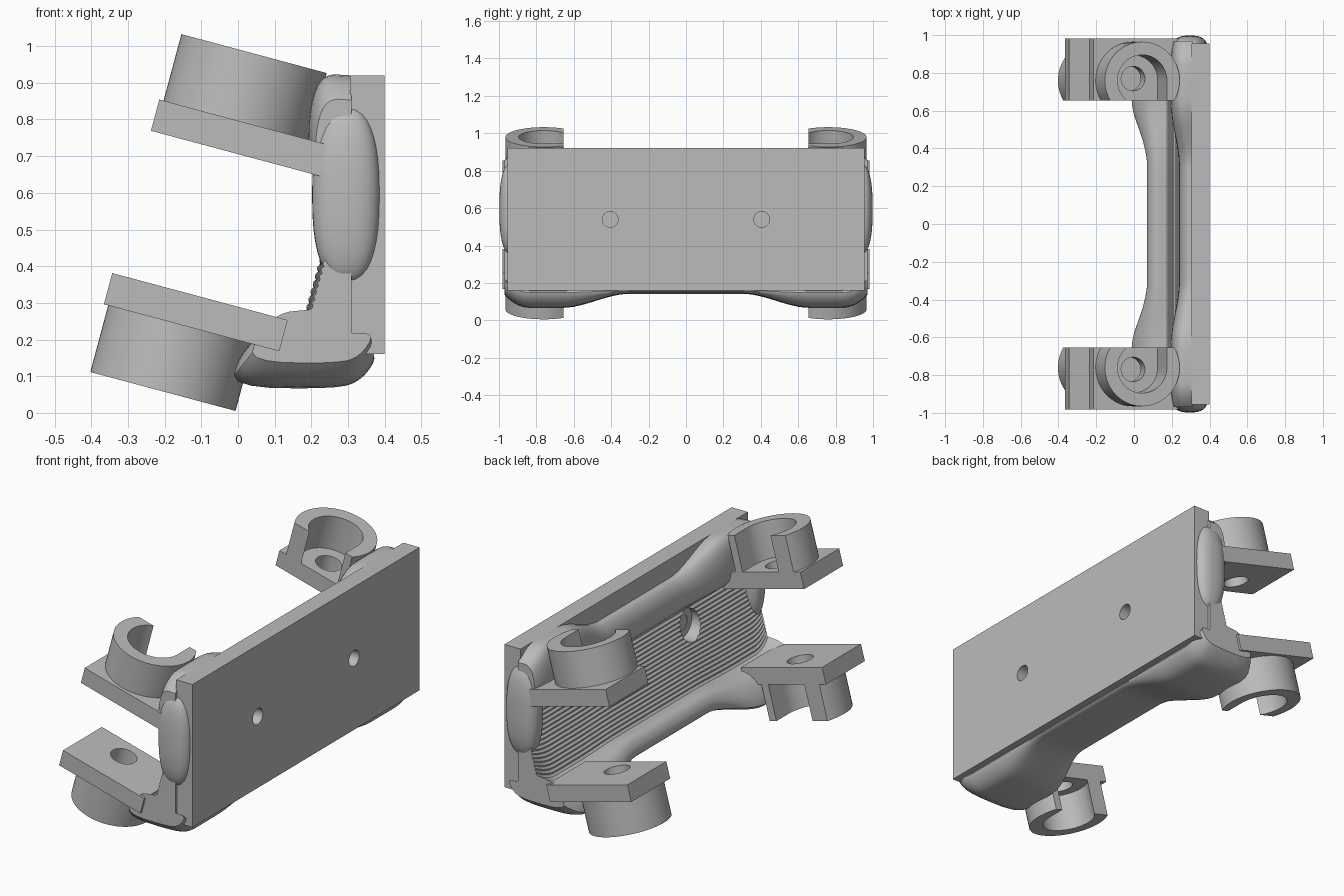
import bpy, bmesh
from math import radians, sin, cos, asin, pi
from mathutils import Matrix, Vector

cube = bpy.data.objects.get("Cube")
if cube:
    bpy.data.objects.remove(cube, do_unlink=True)

grey = bpy.data.materials.new("plain_grey")
grey.use_nodes = True
COLOUR = (0.5, 0.5, 0.5, 1)
grey.diffuse_color = COLOUR
grey.node_tree.nodes["Principled BSDF"].inputs["Base Color"].default_value = COLOUR


def finish(name, bm, angle=30):
    """Turn a bmesh into a shaded object."""
    bmesh.ops.recalc_face_normals(bm, faces=bm.faces)
    mesh = bpy.data.meshes.new(name)
    bm.to_mesh(mesh)
    bm.free()
    mesh.materials.append(grey)
    ob = bpy.data.objects.new(name, mesh)
    bpy.context.collection.objects.link(ob)
    shade(ob, angle)
    return ob


def activate(ob):
    bpy.ops.object.select_all(action='DESELECT')
    ob.select_set(True)
    bpy.context.view_layer.objects.active = ob


def shade(ob, angle=30):
    activate(ob)
    bpy.ops.object.shade_smooth_by_angle(angle=radians(angle))


def box(name, lo, hi, matrix=Matrix()):
    bm = bmesh.new()
    bmesh.ops.create_cube(bm, size=1)
    for v in bm.verts:
        v.co = matrix @ Vector([l + (c + 0.5) * (h - l) for c, l, h in zip(v.co, lo, hi)])
    return finish(name, bm)


def drill(ob, radius, depth, matrix):
    """Cut a round hole along the local z of the matrix."""
    bm = bmesh.new()
    bmesh.ops.create_cone(bm, cap_ends=True, segments=40, radius1=radius,
                          radius2=radius, depth=depth, matrix=matrix)
    cutter = finish("hole_cutter", bm)
    cutter.hide_render = True
    mod = ob.modifiers.new("hole", 'BOOLEAN')
    mod.operation, mod.solver, mod.object = 'DIFFERENCE', 'EXACT', cutter
    activate(ob)
    bpy.ops.object.modifier_apply(modifier=mod.name)
    bpy.data.objects.remove(cutter, do_unlink=True)
    shade(ob)


def soften(points, rounds=2):
    """Corner-cut an open chain, keeping its ends."""
    for _ in range(rounds):
        out = [points[0]]
        for a, b in zip(points, points[1:]):
            out += [a.lerp(b, 0.25), a.lerp(b, 0.75)]
        points = out + [points[-1]]
    return points


def chain(*pairs):
    return [Vector(p) for p in pairs]


# Back plate with two screw holes
SCREWS = [Matrix.Translation((0.3, y, 0.54)) @ Matrix.Rotation(pi / 2, 4, 'Y')
          for y in (-0.405, 0.405)]
plate = box("back_plate", (0.305, -0.955, 0.16), (0.4, 0.955, 0.92))
for m in SCREWS:
    drill(plate, 0.042, 0.5, m)

# Blended web: cross-sections run from a slim middle to heavy ends
top_mid = chain((0.31, 0.82), (0.275, 0.82), (0.24, 0.76), (0.24, 0.67), (0.28, 0.63))
top_end = chain((0.31, 0.92), (0.23, 0.925), (0.195, 0.84), (0.19, 0.69), (0.28, 0.63))
low_mid = chain((0.175, 0.25), (0.1, 0.26), (0.06, 0.19), (0.1, 0.14), (0.3, 0.145),
                (0.35, 0.145), (0.37, 0.162), (0.31, 0.165))
low_end = chain((0.175, 0.24), (0.07, 0.23), (0.0, 0.15), (-0.02, 0.07), (0.27, 0.065),
                (0.34, 0.09), (0.385, 0.162), (0.31, 0.165))
RIDGES = 18


def section(y):
    t = min(max((abs(y) - 0.3) / 0.36, 0), 1)
    t = t * t * (3 - 2 * t)
    top = soften([a.lerp(b, t) for a, b in zip(top_mid, top_end)])
    low = soften([a.lerp(b, t) for a, b in zip(low_mid, low_end)])
    slope = []
    for i in range(1, 2 * RIDGES):
        p = top[-1].lerp(low[0], i / (2 * RIDGES))
        slope.append(p + Vector((0.007 * (i % 2), 0)))
    # rounded outer ends
    shrink = 1 - 0.16 * max(0, (abs(y) - 0.84) / 0.13) ** 2
    centre = Vector((0.31, 0.5))
    return [centre + (p - centre) * shrink for p in top + slope + low]


half = [0.1, 0.2, 0.3] + [0.3 + 0.03 * i for i in range(1, 13)]
half += [0.75, 0.84, 0.87, 0.9, 0.92, 0.94, 0.955, 0.97]
stations = [-y for y in reversed(half)] + [0] + half
bm = bmesh.new()
rings = [[bm.verts.new((p.x, y, p.y)) for p in section(y)] for y in stations]
for r, s in zip(rings, rings[1:]):
    for i in range(len(r)):
        j = (i + 1) % len(r)
        bm.faces.new((r[i], r[j], s[j], s[i]))
bm.faces.new(rings[0])
bm.faces.new(rings[-1])
web = finish("blended_web", bm)
for m in SCREWS:
    drill(web, 0.08, 0.3, m @ Matrix.Translation((0, 0, -0.142)))

# Open cup outline: round wall with one straight side at the gap
OUTER, INNER, CUT = 0.205, 0.135, -0.105


def arc(radius, start, end, count=40):
    return [(radius * cos(start + (end - start) * i / count),
             radius * sin(start + (end - start) * i / count)) for i in range(count + 1)]


a, b = asin(CUT / OUTER), asin(CUT / INNER)
outline = arc(OUTER, a, pi - a) + arc(INNER, pi - b, 0) + [(INNER, CUT)]

tilt = Matrix.Rotation(radians(15), 4, 'Y')
for level, x, z, up in (("upper", -0.005, 0.798, 1), ("lower", -0.156, 0.24, -1)):
    for end, side in (("front", -1), ("back", 1)):
        # local frame: cup rises along z, its gap faces the middle of the model
        frame = (Matrix.Translation((x, 0.76 * side, z)) @ tilt
                 @ Matrix.Diagonal((1, side, up, 1)))
        shelf = box(f"{level}_{end}_shelf", (-0.217, -0.105, -0.088),
                    (0.278, 0.222, 0), frame)
        drill(shelf, 0.065, 0.5, frame @ Matrix.Translation((0, 0.01, 0)))
        bm = bmesh.new()
        face = bm.faces.new([bm.verts.new((px, py, -0.002)) for px, py in outline])
        ext = bmesh.ops.extrude_face_region(bm, geom=[face])
        for v in ext["geom"]:
            if isinstance(v, bmesh.types.BMVert):
                v.co.z = 0.188
        bm.transform(frame)
        finish(f"{level}_{end}_cup", bm)

# Smooth swellings on the plate ends
for end, side in (("front", -1), ("back", 1)):
    bm = bmesh.new()
    bmesh.ops.create_uvsphere(bm, u_segments=32, v_segments=20, radius=1)
    for v in bm.verts:
        p = [(abs(c) ** 0.8) * (1 if c > 0 else -1) for c in v.co]
        v.co = (0.295 + 0.093 * p[0], side * (0.935 + 0.063 * p[1]), 0.595 + 0.24 * p[2])
    finish(f"{end}_end_swelling", bm, 60)
